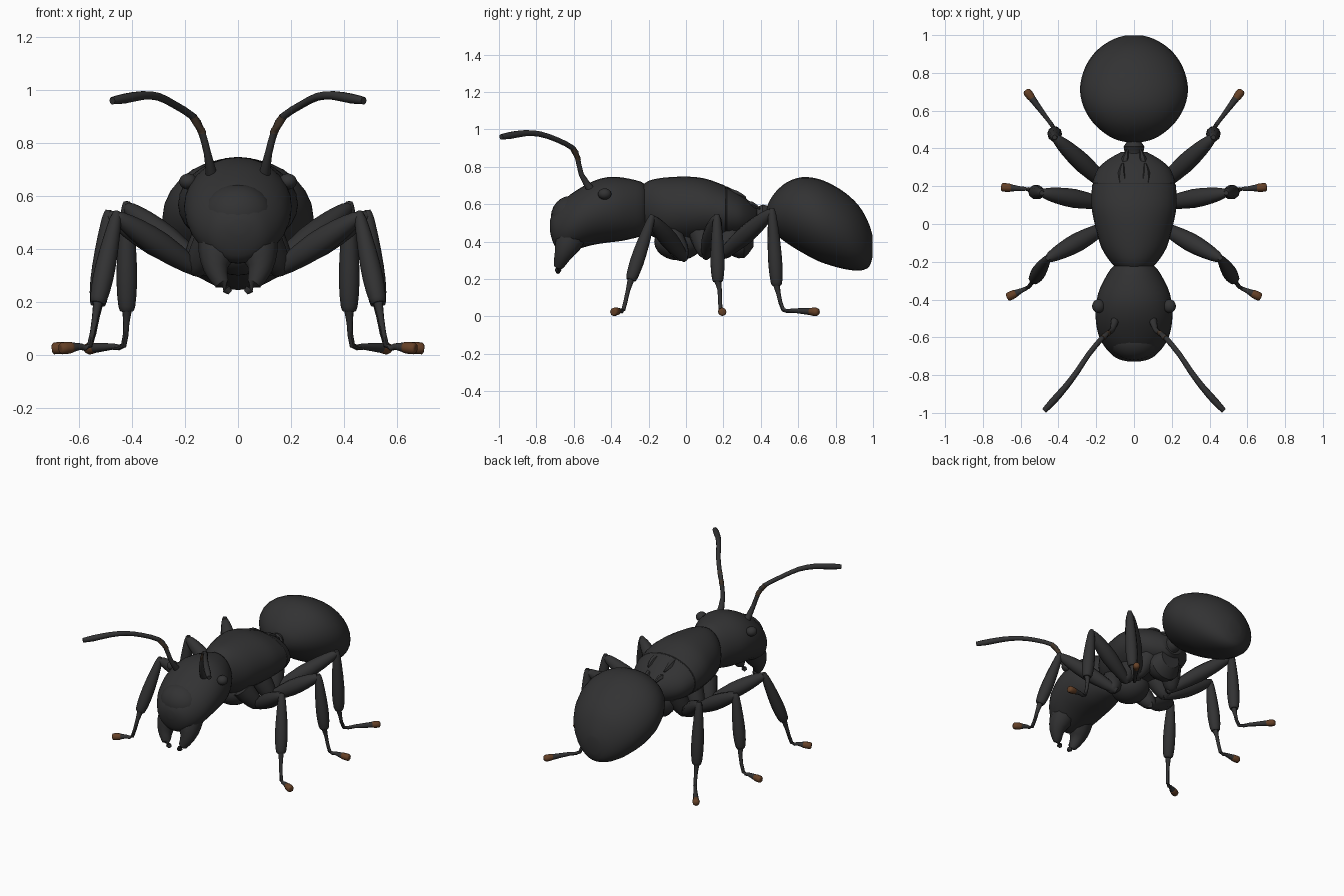
import bpy, bmesh, math
from mathutils import Vector

if "Cube" in bpy.data.objects:
    bpy.data.objects.remove(bpy.data.objects["Cube"])


def material(name, rgb):
    m = bpy.data.materials.new(name)
    m.diffuse_color = (*rgb, 1)
    m.use_nodes = True
    m.node_tree.nodes["Principled BSDF"].inputs["Base Color"].default_value = m.diffuse_color
    return m


BLACK = material("charcoal shell", (0.032, 0.032, 0.033))
BROWN = material("brown foot", (0.13, 0.052, 0.02))
DARK = material("dark brown joint", (0.055, 0.035, 0.022))


def finish(bm, name, mat, mirror=False, angle=35):
    bmesh.ops.recalc_face_normals(bm, faces=bm.faces)
    me = bpy.data.meshes.new(name)
    bm.to_mesh(me)
    bm.free()
    me.materials.append(mat)
    ob = bpy.data.objects.new(name, me)
    bpy.context.collection.objects.link(ob)
    bpy.ops.object.select_all(action='DESELECT')
    ob.select_set(True)
    bpy.context.view_layer.objects.active = ob
    bpy.ops.object.shade_smooth_by_angle(angle=math.radians(angle))
    if mirror:
        ob.modifiers.new("mirror", 'MIRROR')
    return ob


def smooth_path(pts, steps):
    """Catmull-Rom through tuples of any length."""
    p = [Vector(q) for q in pts]
    p = [p[0]] + p + [p[-1]]
    out = []
    for i in range(1, len(p) - 2):
        a, b, c, d = p[i - 1:i + 3]
        for k in range(steps):
            t = k / steps
            out.append(0.5 * (2 * b + (c - a) * t + (2 * a - 5 * b + 4 * c - d) * t * t
                              + (3 * b - a - 3 * c + d) * t ** 3))
    return out + [p[-1]]


def skin(bm, rings):
    rows = [[bm.verts.new(v) for v in r] for r in rings]
    n = len(rows[0])
    for a, b in zip(rows, rows[1:]):
        for j in range(n):
            bm.faces.new((a[j], a[(j + 1) % n], b[(j + 1) % n], b[j]))
    bm.faces.new(rows[0])
    bm.faces.new(rows[-1])


def body(name, stations, sides=28, steps=3):
    """Loft along y; each station is (y, bottom z, top z, half width)."""
    rings = []
    for y, zb, zt, w in smooth_path(stations, steps):
        rings.append([(w * math.cos(a), y, (zb + zt) / 2 + (zt - zb) / 2 * math.sin(a))
                      for a in (2 * math.pi * j / sides for j in range(sides))])
    bm = bmesh.new()
    skin(bm, rings)
    return finish(bm, name, BLACK)


def tube(name, pts, mat=BLACK, sides=10, steps=2):
    """Mirrored limb; each point is (x, y, z, radius)."""
    path = smooth_path(pts, steps)
    pos = [Vector(q[:3]) for q in path]
    rings = []
    for i, c in enumerate(pos):
        d = (pos[min(i + 1, len(pos) - 1)] - pos[max(i - 1, 0)]).normalized()
        ref = Vector((0.55, 0.83, 0.05)) if abs(d.z) > 0.8 else Vector((0, 0, 1))
        u = d.cross(ref).normalized()
        v = d.cross(u)
        rings.append([c + path[i][3] * (u * math.cos(a) + v * math.sin(a))
                      for a in (2 * math.pi * j / sides for j in range(sides))])
    bm = bmesh.new()
    skin(bm, rings)
    return finish(bm, name, mat, True, 45)


def ball(name, loc, size, mirror=False):
    bm = bmesh.new()
    bmesh.ops.create_uvsphere(bm, u_segments=20, v_segments=12, radius=1)
    for v in bm.verts:
        v.co = Vector(loc) + Vector(a * b for a, b in zip(v.co, size))
    return finish(bm, name, BLACK, mirror)


# main body
body("head", [(-.21, .46, .69, .085), (-.24, .43, .72, .125), (-.34, .405, .743, .18),
              (-.42, .395, .745, .2), (-.5, .382, .722, .203), (-.58, .36, .678, .19),
              (-.64, .345, .635, .162), (-.69, .36, .585, .12), (-.716, .41, .545, .08),
              (-.728, .46, .51, .03)])
ball("face_plate", (0, -.615, .53), (.135, .108, .115))
body("thorax", [(-.245, .48, .69, .08), (-.2, .44, .725, .125), (-.12, .405, .742, .175),
                (0, .4, .748, .208), (.1, .405, .738, .226), (.2, .41, .703, .222),
                (.213, .418, .694, .217), (.226, .412, .692, .218), (.29, .42, .655, .192),
                (.34, .435, .615, .14), (.38, .46, .575, .07)])
body("abdomen", [(.432, .52, .58, .03), (.445, .485, .615, .09), (.48, .44, .667, .155),
                 (.54, .392, .718, .22), (.62, .342, .745, .267), (.71, .295, .735, .286),
                 (.8, .265, .695, .27), (.88, .248, .638, .23), (.94, .247, .57, .172),
                 (.98, .268, .49, .105), (.998, .32, .43, .045)])
body("waist", [(.33, .44, .58, .06), (.38, .47, .585, .05), (.41, .48, .6, .055),
               (.44, .51, .59, .035), (.48, .51, .58, .03)], 14, 2)
body("rear_underside", [(.2, .36, .5, .06), (.25, .32, .5, .1), (.31, .31, .5, .11),
                        (.36, .37, .5, .07)], 14, 2)
ball("breast_plate", (0, -.04, .4), (.12, .13, .1))

# jaws, eyes, antennae and back spines
tube("jaw", [(.065, -.6, .45, .085), (.08, -.635, .38, .07), (.083, -.66, .325, .047),
             (.06, -.68, .27, .028), (.03, -.685, .235, .01)])
ball("eye", (.188, -.435, .655), (.034, .036, .03), True)
tube("antenna", [(.1, -.51, .68, .022), (.115, -.56, .76, .014), (.14, -.58, .85, .014),
                 (.17, -.605, .9, .014), (.24, -.69, .945, .014), (.3, -.78, .975, .015),
                 (.36, -.86, .98, .017), (.43, -.94, .968, .019), (.475, -.988, .96, .014)])
tube("antenna_elbow", [(.135, -.577, .835, .0145), (.14, -.58, .85, .0155),
                       (.17, -.605, .9, .0155)], DARK)
tube("back_spine", [(.06, .22, .66, .03), (.065, .27, .655, .02), (.06, .32, .635, .006)], sides=6)
tube("waist_spine", [(.05, .31, .59, .03), (.045, .35, .6, .018), (.035, .395, .575, .005)], sides=6)

# legs: hip, leg root, knee, tibia end, ankle, instep, toe
LEGS = {
    "front": [(.09, -.09, .45), (.16, -.02, .325), (.46, -.185, .525), (.53, -.295, .195),
              (.54, -.31, .14), (.56, -.335, .035), (.67, -.388, .024)],
    "middle": [(.1, .08, .46), (.17, .11, .335), (.49, .165, .53), (.53, .17, .185),
               (.535, .18, .14), (.56, .184, .035), (.7, .195, .024)],
    "hind": [(.09, .25, .46), (.14, .2, .335), (.42, .46, .56), (.42, .485, .165),
             (.422, .495, .12), (.432, .52, .035), (.57, .705, .024)],
}


def at(p, q, t, r):
    return (*Vector(p).lerp(Vector(q), t), r)


for leg, (hip, root, knee, shin, ankle, step, toe) in LEGS.items():
    tube(leg + "_coxa", [(*hip, .07), at(hip, root, .6, .058), (*root, .04),
                         at(hip, root, 1.15, .015)])
    tube(leg + "_femur", [at(root, knee, -.08, .02), at(root, knee, .1, .036),
                          at(root, knee, .45, .05), at(root, knee, .75, .042),
                          at(root, knee, .95, .027), at(root, knee, 1.02, .012)])
    tube(leg + "_tibia", [at(knee, shin, -.05, .012), at(knee, shin, .05, .023),
                          at(knee, shin, .4, .035), at(knee, shin, .72, .039),
                          at(knee, shin, .95, .032), at(knee, shin, 1, .024)])
    # the last part of the foot is brown; 0.05 long on every leg
    f = 1 - .05 / (Vector(toe) - Vector(step)).length
    tube(leg + "_tarsus", [at(shin, ankle, -.2, .02), (*ankle, .012), (*step, .011),
                           at(step, toe, .3, .012), at(step, toe, f, .019),
                           at(step, toe, f + .03, .018)], sides=8)
    tube(leg + "_foot", [at(step, toe, f, .019), at(step, toe, f + .08, .022),
                         at(step, toe, .97, .022), at(step, toe, 1.02, .012)], BROWN, 8)
